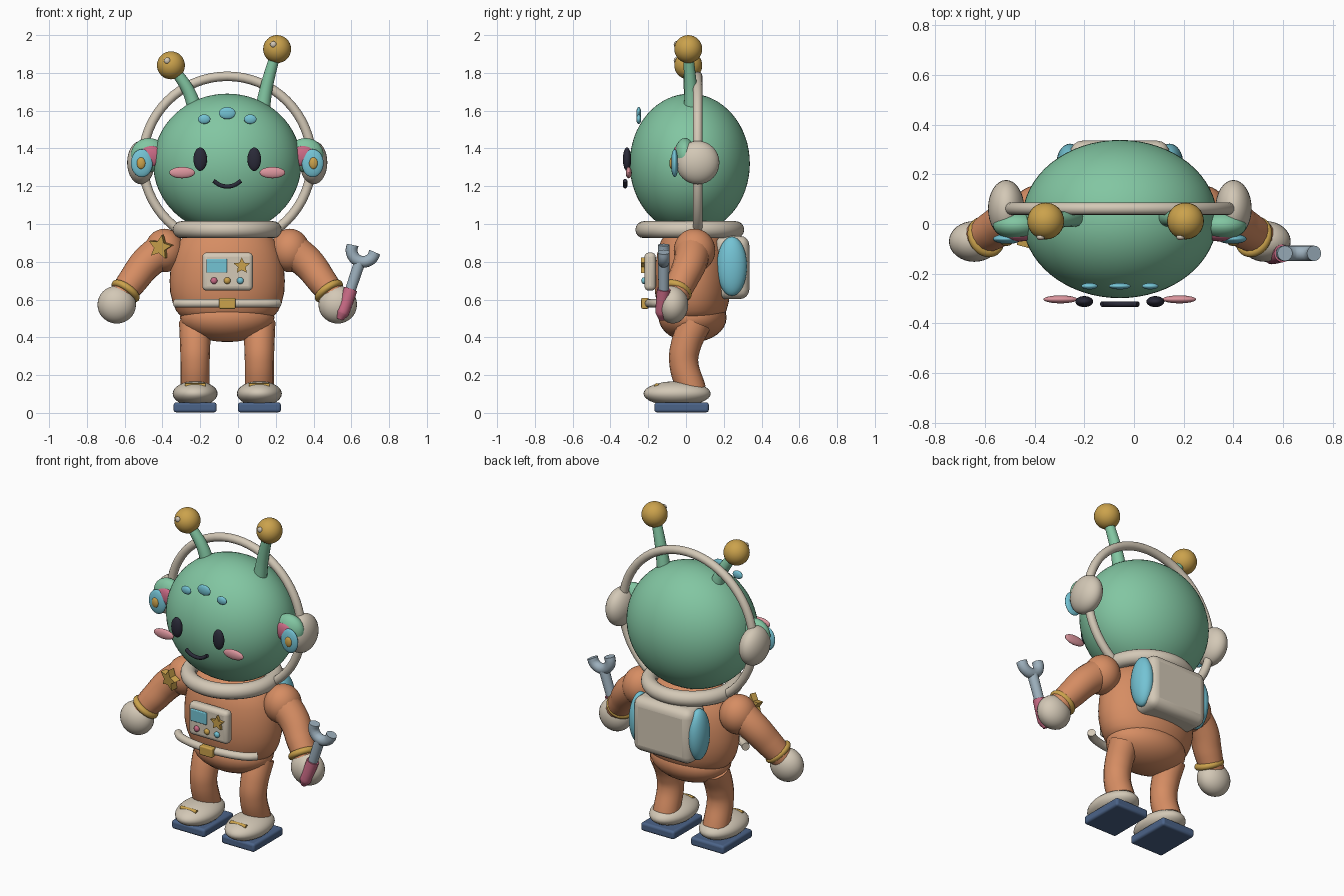
import bpy, bmesh, math
from mathutils import Vector

if "Cube" in bpy.data.objects:
    bpy.data.objects.remove(bpy.data.objects["Cube"])

CX = -0.057  # symmetry plane of the body


def srgb(h):
    c = [int(h[i:i + 2], 16) / 255 for i in (0, 2, 4)]
    return [v / 12.92 if v <= 0.04045 else ((v + 0.055) / 1.055) ** 2.4 for v in c] + [1]


COLOURS = {"green": "82C6A2", "orange": "D68D63", "cream": "D3C8B6", "gold": "CBA24C", "cyan": "74C3D4",
           "charcoal": "2A2A38", "blush": "DC969E", "rose": "C96A85", "steel": "9DB0BD", "navy": "4B6388"}
MATS = {}
for key, h in COLOURS.items():
    MATS[key] = bpy.data.materials.new(key)
    MATS[key].diffuse_color = srgb(h)


def finish(name, colour, angle=40):
    o = bpy.context.object
    o.name = name
    o.data.materials.clear()
    o.data.materials.append(MATS[colour])
    bpy.ops.object.shade_smooth_by_angle(angle=math.radians(angle))
    return o


def ball(name, colour, loc, size, rot=(0, 0, 0), seg=32):
    bpy.ops.mesh.primitive_uv_sphere_add(segments=seg, ring_count=seg // 2, location=loc, rotation=rot)
    bpy.context.object.scale = size
    return finish(name, colour)


def ring(name, colour, loc, major, minor, rot=(0, 0, 0)):
    bpy.ops.mesh.primitive_torus_add(location=loc, rotation=rot, major_radius=major, minor_radius=minor,
                                     major_segments=64, minor_segments=16)
    return finish(name, colour)


def box(name, colour, loc, size, bevel):
    bpy.ops.mesh.primitive_cube_add(size=1, location=loc)
    o = bpy.context.object
    o.scale = size
    bpy.ops.object.transform_apply(location=False, rotation=False, scale=True)
    m = o.modifiers.new("bevel", 'BEVEL')
    m.width, m.segments = bevel, 4
    return finish(name, colour)


def tube(name, colour, pts, radii):
    cu = bpy.data.curves.new(name, 'CURVE')
    cu.dimensions = '3D'
    cu.bevel_depth, cu.bevel_resolution, cu.resolution_u, cu.use_fill_caps = 1, 6, 10, True
    sp = cu.splines.new('BEZIER')
    sp.bezier_points.add(len(pts) - 1)
    for b, p, r in zip(sp.bezier_points, pts, radii):
        b.co, b.radius = p, r
        b.handle_left_type = b.handle_right_type = 'AUTO'
    o = bpy.data.objects.new(name, cu)
    bpy.context.collection.objects.link(o)
    bpy.ops.object.select_all(action='DESELECT')
    o.select_set(True)
    bpy.context.view_layer.objects.active = o
    bpy.ops.object.convert(target='MESH')
    return finish(name, colour)


def star(name, loc, r, depth, rot):
    bm = bmesh.new()
    vs = []
    for i in range(10):
        a = math.pi / 2 + i * math.pi / 5
        k = r if i % 2 == 0 else r * 0.48
        vs.append(bm.verts.new((k * math.cos(a), 0, k * math.sin(a))))
    f = bm.faces.new(vs)
    ext = bmesh.ops.extrude_face_region(bm, geom=[f])
    bmesh.ops.translate(bm, vec=(0, depth, 0), verts=[v for v in ext["geom"] if isinstance(v, bmesh.types.BMVert)])
    bmesh.ops.recalc_face_normals(bm, faces=bm.faces)
    me = bpy.data.meshes.new(name)
    bm.to_mesh(me)
    bm.free()
    o = bpy.data.objects.new(name, me)
    o.location, o.rotation_euler = loc, rot
    bpy.context.collection.objects.link(o)
    me.materials.append(MATS["gold"])


def lathe(name, colour, profile, loc, yscale):
    n, bm, loops = 48, bmesh.new(), []
    for r, z in profile:
        loops.append([bm.verts.new((r * math.cos(2 * math.pi * i / n), r * yscale * math.sin(2 * math.pi * i / n), z))
                      for i in range(n)])
    for a, b in zip(loops, loops[1:]):
        for i in range(n):
            bm.faces.new((a[i], a[(i + 1) % n], b[(i + 1) % n], b[i]))
    bm.faces.new(loops[0][::-1])
    bm.faces.new(loops[-1])
    me = bpy.data.meshes.new(name)
    bm.to_mesh(me)
    bm.free()
    o = bpy.data.objects.new(name, me)
    o.location = loc
    bpy.context.collection.objects.link(o)
    bpy.ops.object.select_all(action='DESELECT')
    o.select_set(True)
    bpy.context.view_layer.objects.active = o
    return finish(name, colour)


# Head, helmet rim and collar
ball("head", "green", (CX, 0.02, 1.32), (0.392, 0.318, 0.37), seg=64)
ring("helmet_rim", "cream", (CX, 0.062, 1.335), 0.447, 0.025, (math.pi / 2, 0, 0))
ring("collar", "cream", (CX, 0.02, 0.97), 0.243, 0.045)

# Face
for s in (-1, 1):
    ball("eye", "charcoal", (CX + s * 0.143, -0.312, 1.343), (0.036, 0.022, 0.062))
    ball("cheek", "blush", (CX + s * 0.239, -0.303, 1.272), (0.068, 0.016, 0.03))
    ball("forehead_spot", "cyan", (CX + s * 0.122, -0.25, 1.555), (0.033, 0.013, 0.025))
ball("forehead_spot_middle", "cyan", (CX, -0.25, 1.587), (0.044, 0.013, 0.032))
tube("mouth", "charcoal", [(CX + x, -0.322, z) for x, z in ((-0.073, 1.229), (-0.04, 1.207), (0, 1.199),
                                                           (0.04, 1.207), (0.073, 1.229))], [0.011] * 5)

# Antennae
for x, z, pts in ((-0.355, 1.84, ((-0.22, 0.03, 1.58), (-0.26, 0.022, 1.70), (-0.33, 0.012, 1.81))),
                  (0.207, 1.926, ((0.125, 0.03, 1.58), (0.15, 0.025, 1.72), (0.195, 0.012, 1.89)))):
    tube("antenna_stalk", "green", pts, (0.042, 0.034, 0.028))
    ball("antenna_tip", "gold", (x, 0.012, z), (0.074,) * 3)
    ball("antenna_glint", "cream", (x - 0.02, -0.053, z + 0.025), (0.017, 0.012, 0.017), seg=16)

# Ears and earphones
for s in (-1, 1):
    ball("ear", "green", (CX + s * 0.415, -0.005, 1.365), (0.095, 0.056, 0.09))
    ball("inner_ear", "rose", (CX + s * 0.405, -0.045, 1.36), (0.065, 0.025, 0.055))
    ball("ear_pod", "cream", (CX + s * 0.457, 0.062, 1.325), (0.073, 0.115, 0.115))
    ball("ear_disc", "cyan", (CX + s * 0.452, -0.06, 1.322), (0.058, 0.02, 0.074))
    ball("ear_disc_centre", "gold", (CX + s * 0.456, -0.076, 1.322), (0.023, 0.012, 0.031))

# Torso and pelvis
lathe("torso", "orange", ((0.20, 0.49), (0.245, 0.51), (0.27, 0.54), (0.288, 0.58), (0.302, 0.64), (0.305, 0.70),
                          (0.30, 0.77), (0.285, 0.84), (0.255, 0.91), (0.21, 0.955), (0.13, 0.985)),
      (CX, 0.035, 0), 0.66)
ball("pelvis", "orange", (CX, 0.035, 0.505), (0.25, 0.18, 0.13))

# Belt, standing slightly off the body
angles = [math.radians(a) for a in range(190, 351, 20)]
tube("belt", "cream", [(CX + 0.275 * math.cos(a), -0.10 - 0.095 * abs(math.sin(a)), 0.58) for a in angles],
     [0.023] * len(angles))
box("buckle", "gold", (CX, -0.217, 0.58), (0.088, 0.04, 0.058), 0.008)

# Chest panel
box("chest_panel", "cream", (CX + 0.002, -0.19, 0.748), (0.268, 0.06, 0.202), 0.024)
box("panel_screen", "cyan", (-0.113, -0.222, 0.779), (0.11, 0.016, 0.074), 0.005)
star("panel_star", (0.02, -0.238, 0.778), 0.045, 0.02, (0, 0, 0))
for x, c in ((-0.127, "rose"), (-0.057, "gold"), (0.012, "cyan")):
    ball("panel_button", c, (x, -0.223, 0.70), (0.018, 0.014, 0.018), seg=16)

# Arms, cuffs and gloves
for s in (-1, 1):
    ball("shoulder", "orange", (CX + s * 0.332, 0.045, 0.86), (0.105, 0.11, 0.115))
    tube("arm", "orange", [(CX + s * x, y, z) for x, y, z in ((0.33, 0.04, 0.87), (0.43, 0.02, 0.79),
                                                            (0.50, -0.02, 0.70), (0.57, -0.06, 0.61))],
         (0.095, 0.088, 0.08, 0.068))
    d = Vector((s * 0.07, -0.04, -0.10)).to_track_quat('Z', 'Y').to_euler()
    ring("cuff", "gold", (CX + s * 0.538, -0.052, 0.645), 0.066, 0.019, d)
    ball("glove", "cream", (CX + s * 0.585, -0.07, 0.573), (0.102, 0.082, 0.1))
star("shoulder_star", (-0.415, -0.096, 0.877), 0.066, 0.04, (0.1, 0.2, -0.25))

# Wrench in the hand
WY = -0.118
tube("wrench_grip", "rose", [(0.538, WY - 0.01, 0.495), (0.553, WY - 0.01, 0.53), (0.597, WY, 0.655)],
     (0.016, 0.034, 0.036))
tube("wrench_handle", "steel", [(0.585, WY, 0.62), (0.645, WY, 0.80)], (0.028, 0.03))
arc = [math.radians(252 + a) for a in range(-98, 99, 28)]
tube("wrench_jaw", "steel", [(0.663 + 0.062 * math.cos(a), WY, 0.862 + 0.062 * math.sin(a)) for a in arc],
     [0.031] * len(arc))

# Legs, shoes and soles
for s in (-1, 1):
    x = CX + s * 0.17
    tube("leg", "orange", ((x, 0.05, 0.48), (x, 0.0, 0.36), (x, -0.012, 0.27), (x, 0.03, 0.12)),
         (0.085, 0.08, 0.077, 0.077))
    ball("shoe", "cream", (x, -0.047, 0.102), (0.119, 0.178, 0.066))
    box("sole", "navy", (x, -0.023, 0.029), (0.228, 0.288, 0.052), 0.014)
    tube("shoe_strap", "gold", ((x - 0.054, -0.155, 0.145), (x + 0.054, -0.155, 0.145)), (0.012, 0.012))

# Backpack with side tanks
box("backpack", "cream", (CX, 0.245, 0.77), (0.40, 0.18, 0.335), 0.05)
for s in (-1, 1):
    ball("tank", "cyan", (CX + s * 0.2, 0.243, 0.776), (0.055, 0.08, 0.157))

for m in bpy.data.materials:
    if m.users and not m.is_grease_pencil:
        m.use_nodes = True
        m.node_tree.nodes["Principled BSDF"].inputs["Base Color"].default_value = m.diffuse_color
